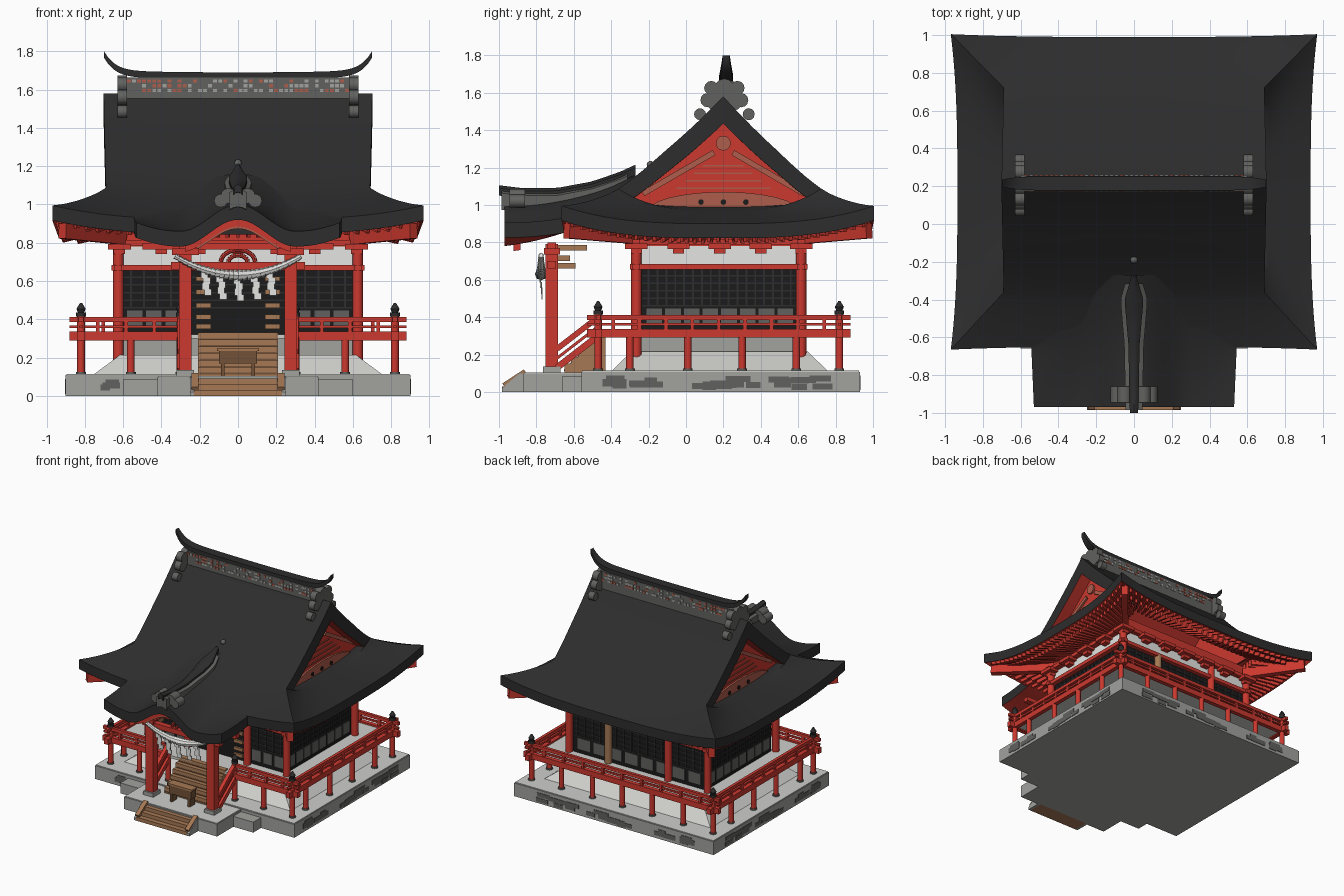
import bpy, bmesh, math, random
from mathutils import Vector, Matrix

if "Cube" in bpy.data.objects:
    bpy.data.objects.remove(bpy.data.objects["Cube"])
random.seed(4)

def mat(name, r, g, b):
    m = bpy.data.materials.new(name)
    m.diffuse_color = (r, g, b, 1)
    m.use_nodes = True
    m.node_tree.nodes["Principled BSDF"].inputs["Base Color"].default_value = m.diffuse_color
    return m
BLACK = mat("roof_black", .026, .026, .026)
LATT = mat("lattice_black", .011, .011, .011)
RED = mat("vermilion", .60, .04, .028)
FADED = mat("faded_red", .42, .11, .07)
WHITE = mat("white", .78, .78, .76)
PALE = mat("pale_stone", .62, .62, .60)
STONE = mat("stone_grey", .36, .36, .345)
TILE = mat("tile_grey", .12, .12, .115)
WOOD = mat("wood", .38, .19, .09)
DWOOD = mat("dark_wood", .17, .085, .04)

# ---- helpers: shapes are added to a bmesh, then finished as one object
def box(b, x0, x1, y0, y1, z0, z1):
    m = Matrix.Translation(((x0+x1)/2, (y0+y1)/2, (z0+z1)/2)) @ Matrix.Diagonal((x1-x0, y1-y0, z1-z0, 1))
    bmesh.ops.create_cube(b, size=1, matrix=m)
def along(p, q):
    p, q = Vector(p), Vector(q)
    return Matrix.Translation((p+q)/2) @ (q-p).to_track_quat('Z', 'Y').to_matrix().to_4x4(), (q-p).length
def rod(b, p, q, r, r2=None, n=12):
    m, l = along(p, q)
    bmesh.ops.create_cone(b, cap_ends=True, segments=n, radius1=r, radius2=r if r2 is None else r2, depth=l, matrix=m)
def beam(b, p, q, w, h):
    m, l = along(p, q)
    bmesh.ops.create_cube(b, size=1, matrix=m @ Matrix.Diagonal((w, h, l, 1)))
def prism_x(b, pts, x0, x1):
    f = b.faces.new([b.verts.new((x0, y, z)) for y, z in pts])
    g = bmesh.ops.extrude_face_region(b, geom=[f])
    bmesh.ops.translate(b, vec=(x1-x0, 0, 0), verts=[v for v in g['geom'] if isinstance(v, bmesh.types.BMVert)])
def done(b, name, *mats, smooth=True):
    bmesh.ops.recalc_face_normals(b, faces=b.faces)
    me = bpy.data.meshes.new(name)
    b.to_mesh(me); b.free()
    for m in mats: me.materials.append(m)
    o = bpy.data.objects.new(name, me)
    bpy.context.collection.objects.link(o)
    if smooth:
        bpy.ops.object.select_all(action='DESELECT')
        o.select_set(True); bpy.context.view_layer.objects.active = o
        bpy.ops.object.shade_smooth_by_angle(angle=math.radians(35))
def boxes(name, m, *bs):
    b = bmesh.new()
    for c in bs: box(b, *c)
    done(b, name, m, smooth=False)
def slab(name, fn, thick, nu, nv, top, under, v0=0):
    b = bmesh.new()
    P = [[fn(2*i/nu-1, v0+(1-v0)*j/nv) for j in range(nv+1)] for i in range(nu+1)]
    T = [[b.verts.new(p) for p in r] for r in P]
    B = [[b.verts.new(p - Vector((0, 0, thick(v0+(1-v0)*j/nv)))) for j, p in enumerate(r)] for r in P]
    for i in range(nu):
        for j in range(nv):
            b.faces.new((T[i][j], T[i+1][j], T[i+1][j+1], T[i][j+1]))
            b.faces.new((B[i][j], B[i][j+1], B[i+1][j+1], B[i+1][j])).material_index = 1
    for i in range(nu):
        for j in (0, nv): b.faces.new((T[i][j], T[i+1][j], B[i+1][j], B[i][j]))
    for j in range(nv):
        for i in (0, nu): b.faces.new((T[i][j], T[i][j+1], B[i][j+1], B[i][j]))
    done(b, name, top, under)
def lerp(a, b, t): return a + (b-a)*t
def interp(pts, t):
    for (a, x), (c, y) in zip(pts, pts[1:]):
        if t <= c: return lerp(x, y, (t-a)/(c-a))
    return pts[-1][1]

# ---- stone base, landing and plaster mound
boxes("stone_base", STONE, (-.9, .9, -.56, .93, 0, .108), (-.6, .6, -.66, -.5, 0, .085), (-.42, .42, -.87, -.5, 0, .1))
boxes("base_paving", PALE, (-.895, .895, -.555, .925, .108, .114), (-.415, .415, -.865, -.55, .1, .105))
b = bmesh.new()
for i in range(26):   # weathered stones
    w, t, h = random.uniform(.03, .07), random.uniform(-.8, .8), random.uniform(.02, .07)
    for s in (-1, 1): box(b, s*.9-.004, s*.9+.004, t*.85+.18-w, t*.85+.18+w, h-.012, h+.02)
    box(b, t-w, t+w, .926, .934, h-.012, h+.02)
    if abs(t) > .65: box(b, t-w*.7, t+w*.7, -.564, -.556, h-.012, h+.02)
done(b, "weathered_stones", TILE, smooth=False)
b = bmesh.new()
bmesh.ops.create_cone(b, cap_ends=True, segments=4, radius1=.5**.5, radius2=.58, depth=1,
    matrix=Matrix.Translation((0, .18, .165)) @ Matrix.Diagonal((1.5, 1.15, .1, 1)) @ Matrix.Rotation(math.pi/4, 4, 'Z'))
done(b, "plaster_mound", PALE, smooth=False)
boxes("under_floor_wall", STONE, (-.6, .6, -.25, .6, .2, .3))

# ---- stairs and offering box
st = [(-.23, .23, -.985+.04*i, -.86, 0, .03*(i+1)) for i in range(3)]
st += [(-.21, .21, -.65+.036*i, -.43, .1, .115+.036*(i+1)) for i in range(6)]
boxes("wood_steps", WOOD, *st)
boxes("step_nosings", DWOOD, *[(-.2, .2, -.653+.036*i, -.64+.036*i, .112+.036*i, .121+.036*i) for i in range(6)])
b, c = bmesh.new(), bmesh.new()
for s in (-1, 1):
    beam(b, (s*.225, -.975, .035), (s*.225, -.86, .11), .035, .025)
    prism_x(c, [(-.985, 0), (-.87, 0), (-.87, .1), (-.89, .1), (-.985, .02)], s*.23, s*.25)
done(b, "stair_stringers", WOOD, smooth=False); done(c, "stair_cheeks", STONE, smooth=False)
boxes("offering_box", DWOOD, (-.1, .1, -.75, -.685, .17, .235), *[(x-.01, x+.01, -.75, -.685, .1, .17) for x in (-.08, .08)])
boxes("offering_box_lid", WOOD, (-.11, .11, -.752, -.683, .235, .25))

# ---- veranda with railing
boxes("veranda_floor", PALE, (-.82, .82, -.47, .82, .3, .322))
runs = [((-.88, -.47), (-.29, -.47)), ((.29, -.47), (.88, -.47)), ((-.82, -.53), (-.82, .88)), ((.82, -.53), (.82, .88)), ((-.88, .82), (.88, .82))]
b = bmesh.new()
for p, q in runs:
    for z, w, h in ((.313, .035, .045), (.362, .016, .014), (.398, .024, .026)):
        beam(b, (*p, z), (*q, z), w, h)
    n = 10 if abs(q[0]-p[0])+abs(q[1]-p[1]) > 1 else 4
    for i in range(1, n):
        x, y = lerp(p[0], q[0], i/n), lerp(p[1], q[1], i/n)
        box(b, x-.01, x+.01, y-.01, y+.01, .33, .39)
for s in (-1, 1):   # sloping stair rails
    for dz, w in ((0, .03), (-.05, .015), (-.1, .035)):
        beam(b, (s*.3, -.47, .4+dz), (s*.3, -.69, .23+dz), w, w)
done(b, "veranda_railing", RED, smooth=False)
b, f, k = bmesh.new(), bmesh.new(), bmesh.new()
pts = [(s*.82, y) for s in (-1, 1) for y in (-.3, .01, .3, .59)]
pts += [(x, .82) for x in (-.55, -.27, 0, .27, .55)] + [(-.56, -.47), (.56, -.47)]
newels = [(s*x, y) for s in (-1, 1) for x, y in ((.82, -.47), (.82, .82), (.3, -.47))]
for x, y in pts + newels:
    rod(b, (x, y, .115), (x, y, .3), .02)
    rod(k, (x, y, .113), (x, y, .125), .026)
for x, y in newels:
    rod(b, (x, y, .3), (x, y, .42), .02)
    rod(f, (x, y, .415), (x, y, .435), .025)
    rod(f, (x, y, .435), (x, y, .455), .016, .024)
    rod(f, (x, y, .455), (x, y, .485), .024, .006)
done(b, "veranda_posts", RED); done(f, "post_finials", BLACK); done(k, "post_feet", TILE)

# ---- hall walls
boxes("lattice_walls", LATT, (-.6, .6, -.24, .6, .3, .66))
boxes("white_frieze", WHITE, (-.605, .605, -.25, .605, .68, .78))
boxes("upper_wall", RED, (-.61, .61, -.255, .61, .78, .9))
bars, pan = [], []
for i in range(17):
    y = -.2+.76*i/16
    bars += [(s*.602-.005, s*.602+.005, y-.005, y+.005, .46, .655) for s in (-1, 1)]
    x = -.56+1.12*i/16
    bars += [(x-.005, x+.005, .598, .607, .46, .655)] + ([(x-.005, x+.005, -.247, -.238, .46, .655)] if abs(x) > .28 else [])
for z in (.46, .5, .54, .58, .62): bars += [(-.605, .605, -.244, .604, z-.004, z+.004)]
for i in range(8):
    y, x = -.17+.7*i/7, -.5+1.0*i/7
    pan += [(s*.6-.005, s*.6+.005, y-.042, y+.042, .355, .445) for s in (-1, 1)] + [(x-.055, x+.055, .595, .605, .355, .445)]
for x in (.34, .44, .54): pan += [(s*x-.04, s*x+.04, -.245, -.235, .355, .445) for s in (-1, 1)]
boxes("lattice_bars", BLACK, *bars); boxes("lower_panels", TILE, *pan)
boxes("door_boards", WOOD, *[(s*.18-.04, s*.18+.04, -.255, -.24, z, z+.025) for s in (-1, 1) for z in (.35, .4, .46, .53, .6)])
b = bmesh.new()
for x, y in [(s*.625, y) for s in (-1, 1) for y in (-.265, .615)] + [(-.27, -.265), (.27, -.265), (-.27, .615)]:
    rod(b, (x, y, .12), (x, y, .8), .028, n=16)
done(b, "hall_columns", RED)
b = bmesh.new(); rod(b, (.27, .615, .2), (.27, .615, .67), .028); done(b, "rear_wood_column", WOOD)
br = [(-.66, .66, y-.02, y+.02, z, z+h) for y in (-.265, .615) for z, h in ((.655, .03), (.785, .03))]
br += [(s*.625-.02, s*.625+.02, -.3, .65, z, z+h) for s in (-1, 1) for z, h in ((.655, .03), (.785, .03))]
for w, z in ((.03, .74), (.06, .765)):   # stepped brackets
    br += [(s*.62-w, s*.62+w, y-w, y+w, z, z+.028) for s in (-1, 1) for y in (-.265, -.04, .18, .4, .615)]
    br += [(x-w, x+w, y-w, y+w, z, z+.028) for y in (-.265, .615) for x in (-.4, -.2, 0, .2, .4)]
boxes("beams_and_brackets", RED, *br)

# ---- main roof: two slopes plus side skirts
V0 = .65
def lift(v): return .075*max(0, (v-.5)/.5)**2
def zc(v): return 1.58-.66*(1.35*v-.35*v*v)-.02*max(0, 1-abs(v-.68)/.32)
def slope(s):
    def fn(u, v):
        w = .69 if v <= V0 else lerp(.69, .97, (v-V0)/(1-V0))
        w += .012*(1-min(v/V0, 1))
        return Vector((u*w, .2+s*(v*(.85 if s < 0 else .79)+.015*abs(u)**3*v), zc(v)+lift(v)*abs(u)**3))
    return fn
def skirt(s):
    def fn(u, v):
        c, a = max(v, 0), abs(u)**3
        vm = V0+(1-V0)*c
        y0, y1 = slope(-1)(1, vm).y, slope(1)(1, vm).y
        mid = .97-.07*v
        z = mid+(zc(vm)+lift(vm)-mid)*a - .2*max(0, -v)*a
        return Vector((s*(lerp(.69, .97, v)-.035*(1-a)*c), lerp(y0, y1, (u+1)/2), z))
    return fn
th = lambda v: .078+.067*(1-v)
for s, n in ((-1, "front"), (1, "rear")): slab(n+"_roof_slope", slope(s), th, 32, 20, BLACK, RED)
for s, n in ((-1, "left"), (1, "right")): slab(n+"_roof_skirt", skirt(s), lambda v: .078, 28, 14, BLACK, RED, -.4)
b = bmesh.new()
down = lambda p, d: p - Vector((0, 0, d))
for s in (-1, 1):   # fanned eave rafters in two layers, corner rafters
    for i in range(33):
        u = -.96+1.92*i/32
        beam(b, down(slope(s)(u, .97), .09), down(slope(s)(u, .62), .125), .018, .03)
        beam(b, down(slope(s)(u, .88), .125), down(slope(s)(u, .62), .16), .018, .03)
        beam(b, down(skirt(s)(u, .92), .09), down(skirt(s)(u, -.3), .1), .018, .03)
        beam(b, down(skirt(s)(u, .6), .12), down(skirt(s)(u, -.3), .13), .018, .03)
    for t, y in ((-1, -.26), (1, .61)):
        beam(b, (s*.6, y, .83), down(slope(t)(s*.97, .97), .13), .05, .08)
done(b, "eave_rafters", RED, smooth=False)

# ---- gables
g, c, t, d = (bmesh.new() for _ in range(4))
for s in (-1, 1):
    prism_x(g, [(.2, 1.5), (-.33, 1.05), (-.33, .93), (.7, .93), (.7, 1.05)], s*.57, s*.6)
    for q in (-1, 1): beam(c, (s*.605, .2+q*.43, 1.06), (s*.605, .2+q*.05, 1.28), .02, .03)
    rod(c, (s*.595, .2, 1.33), (s*.615, .2, 1.33), .04)
    for z in (1.09, 1.13, 1.17, 1.21): box(c, s*.602-.004, s*.602+.004, .2-(1.3-z)*1.2, .2+(1.3-z)*1.2, z-.004, z+.004)
    prism_x(t, [(.2+.4*math.cos(math.pi*i/12), .97+.1*math.sin(math.pi*i/12)) for i in range(13)], s*.6, s*.615)
    for y in (.08, .2, .32): rod(d, (s*.61, y, 1.015), (s*.622, y, 1.015), .015)
done(g, "gable_wall", RED, smooth=False); done(c, "gable_trim", FADED, smooth=False)
done(t, "gable_arch", FADED, smooth=False); done(d, "gable_studs", LATT)

# ---- main ridge
slab("ridge_cap", lambda u, v: Vector((.7*u, .215+(v-.5)*.075*(1-.5*abs(u)**10), 1.69+.01*u*u+.1*abs(u)**12)), lambda v: .034, 60, 2, BLACK, BLACK)
boxes("ridge_band", TILE, (-.6, .6, .175, .255, 1.5, 1.662))
ti = [[], []]
for i in range(44):
    x = -.57+1.14*i/43
    for z in (1.595, 1.62, 1.645):
        if random.random() < .6: ti[random.random() < .35].append((x-.01, x+.01, .171, .259, z-.008, z+.008))
boxes("ridge_pale_tiles", STONE, *ti[0]); boxes("ridge_tan_tiles", FADED, *ti[1])
b = bmesh.new()
for s in (-1, 1):
    for dy, z, r in ((0, 1.62, .055), (.07, 1.625, .038), (.09, 1.56, .038), (.13, 1.485, .032), (.05, 1.55, .045)):
        for q in (-1, 1): rod(b, (s*.58, .205+q*dy, z), (s*.63, .205+q*dy, z), r)
done(b, "ridge_end_scrolls", TILE)

# ---- porch with undulating gable roof
def porch(u, v):
    x = u*lerp(.53, .56, v)
    z = .86+.08*v+.17*v*v
    if abs(x) < .3: z += lerp(.14, .05, v)*(.5+.5*math.cos(math.pi*x/.3))
    else: z += .05*((abs(x)-.3)/.24)**2*max(0, 1-v/.45)
    return Vector((x, -.97+.7*v, z))
slab("porch_roof", porch, lambda v: .08, 48, 16, BLACK, RED)
slab("porch_arch_board", lambda u, v: down(porch(u*.52, .07+.05*v), .075), lambda v: .04, 24, 1, RED, RED)
slab("porch_arch_trim", lambda u, v: down(porch(u*.4, .08+.03*v), .115), lambda v: .012, 24, 1, FADED, FADED)
RZ = [(0, 1.105), (.17, 1.09), (.42, 1.09), (.68, 1.125), (.88, 1.175), (1, 1.215)]
RW = [(0, .022), (.5, .03), (.82, .05), (1, .012)]
ridge = lambda e, dz: (lambda u, v: Vector((u*(interp(RW, v)+e), -1+.73*v, interp(RZ, v)-dz-.015*u*u)))
slab("porch_ridge_cap", ridge(0, 0), lambda v: .04, 4, 18, BLACK, BLACK)
slab("porch_ridge_tiles", lambda u, v: ridge(.022, .025)(u, .02+.92*v), lambda v: .09, 4, 18, TILE, TILE)
b = bmesh.new()
for s in (-1, 1):
    rod(b, (s*.09, -.945, 1.02), (s*.09, -.86, 1.02), .035)
    rod(b, (s*.05, -.945, 1.045), (s*.05, -.86, 1.045), .04)
bmesh.ops.create_uvsphere(b, u_segments=12, v_segments=8, radius=.02, matrix=Matrix.Translation((0, -.19, 1.215)))
done(b, "porch_ridge_scrolls", TILE)
boxes("porch_columns", RED, *[(s*.275-.033, s*.275+.033, -.75, -.685, .13, .79) for s in (-1, 1)])
boxes("porch_column_feet", STONE, *[(s*.275-.045, s*.275+.045, -.765, -.67, .1, .135) for s in (-1, 1)])
boxes("porch_beams", RED, (-.35, .35, -.74, -.695, .66, .7), (-.5, .5, -.74, -.695, .765, .8), *[(s*.275-.07, s*.275+.07, -.76, -.675, .735, .77) for s in (-1, 1)])
boxes("porch_nosings", WOOD, *[(s*.275-.02, s*.275+.02, -.69, y, z, z+.03) for s in (-1, 1) for y, z in ((-.59, .66), (-.62, .7), (-.53, .755))])
b = bmesh.new()
for i in range(9):   # curved strut
    a, e = math.pi*i/9, math.pi*(i+1)/9
    for r in (.09, .05): rod(b, (r*math.cos(a), -.72, .7+r*.7*math.sin(a)), (r*math.cos(e), -.72, .7+r*.7*math.sin(e)), .012, n=8)
done(b, "curved_strut", RED)

# ---- sacred rope and paper streamers
b, p = bmesh.new(), bmesh.new()
for i in range(28):
    u, w = i/14-1, (i+1)/14-1
    r = .013+.016*(1-abs(u))
    rod(b, (.33*u, -.775, .63+.1*u*u), (.33*w, -.775, .63+.1*w*w), r*1.15, r*.85, 8)
for x in (-.17, -.09, 0, .09, .17):
    for i in range(4):
        o = .012*(i % 2)+.006*(i//2)
        box(p, x-.024+o, x+.014+o, -.784+.004*i, -.778+.004*i, .585-.03*i+x*x, .62-.03*i+x*x)
done(b, "sacred_rope", WHITE); done(p, "paper_streamers", WHITE, smooth=False)
